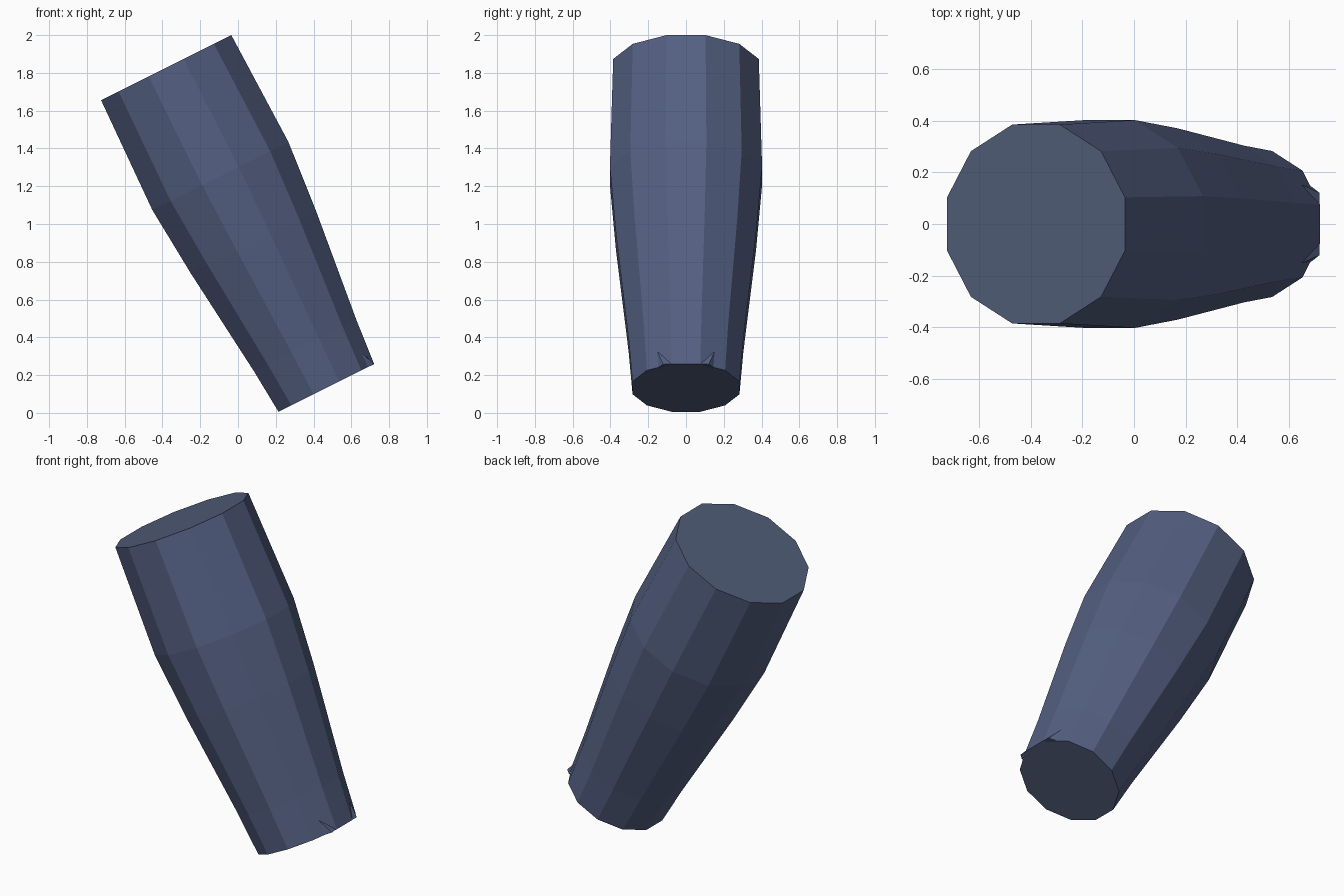
import bpy, bmesh, math
from mathutils import Matrix, Vector

if "Cube" in bpy.data.objects:
    bpy.data.objects.remove(bpy.data.objects["Cube"])


def material(name, rgb):
    m = bpy.data.materials.new(name)
    m.diffuse_color = (*rgb, 1)
    m.use_nodes = True
    m.node_tree.nodes["Principled BSDF"].inputs["Base Color"].default_value = m.diffuse_color
    return m


side_blue = material("slate blue", (0.089, 0.117, 0.223))
cap_blue = material("cap slate blue", (0.080, 0.107, 0.184))


def finish(bm, name):
    bmesh.ops.recalc_face_normals(bm, faces=bm.faces)
    mesh = bpy.data.meshes.new(name)
    bm.to_mesh(mesh)
    bm.free()
    mesh.materials.append(side_blue)
    mesh.materials.append(cap_blue)
    obj = bpy.data.objects.new(name, mesh)
    bpy.context.collection.objects.link(obj)
    return obj


# Tapered twelve-sided sleeve: (distance along axis, radius)
SIDES = 12
PROFILE = [(0, 0.293), (0.25, 0.314), (0.867, 0.384), (1.254, 0.417), (1.895, 0.399)]
bm = bmesh.new()
rings = []
for dist, radius in PROFILE:
    angles = [math.radians(15 + 30 * i) for i in range(SIDES)]
    rings.append([bm.verts.new((radius * math.cos(a), radius * math.sin(a), dist))
                  for a in angles])
for low, high in zip(rings, rings[1:]):
    for i in range(SIDES):
        j = (i + 1) % SIDES
        bm.faces.new((low[i], low[j], high[j], high[i]))
# Flat end caps
for ring in (rings[0], rings[-1]):
    bm.faces.new(ring).material_index = 1
tilt = Matrix.Translation((0.4675, 0, 0.1325)) @ Matrix.Rotation(-math.atan(0.5), 4, 'Y')
bm.transform(tilt)
finish(bm, "sleeve")

# Small pointed creases at the lower rim
for side, name in ((1, "back_crease"), (-1, "front_crease")):
    bm = bmesh.new()
    pts = [(0.72, 0.12, 0.257), (0.718, 0.076, 0.26),
           (0.688, 0.145, 0.243), (0.65, 0.152, 0.325)]
    v = [bm.verts.new(Vector((x, y * side, z))) for x, y, z in pts]
    for tri in ((0, 1, 2), (0, 1, 3), (1, 2, 3), (0, 2, 3)):
        bm.faces.new([v[i] for i in tri])
    finish(bm, name)
